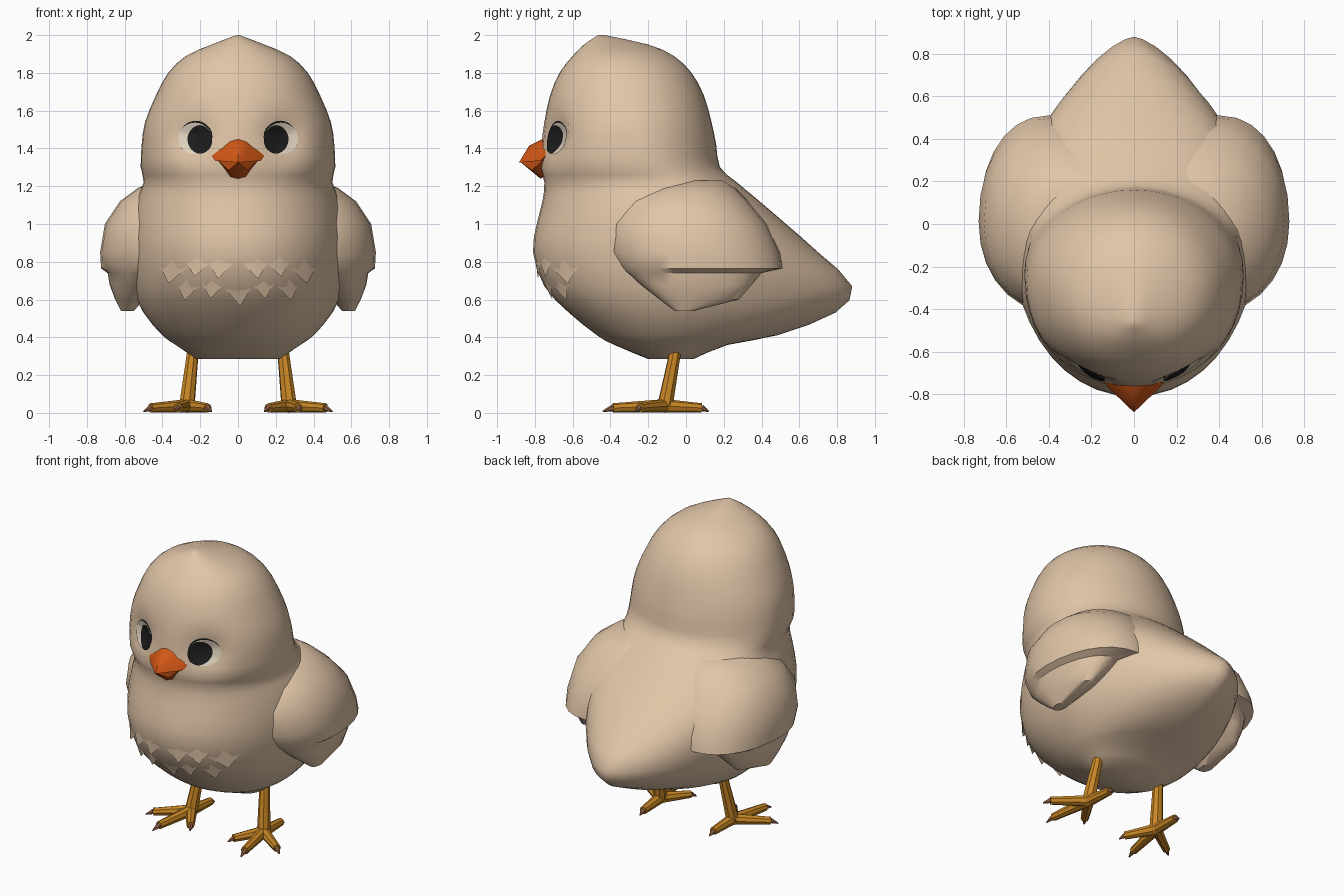
import bpy, bmesh, math
from mathutils import Vector
from mathutils.bvhtree import BVHTree

if "Cube" in bpy.data.objects:
    bpy.data.objects.remove(bpy.data.objects["Cube"])


def material(name, col):
    m = bpy.data.materials.new(name)
    m.diffuse_color = (*col, 1)
    m.use_nodes = True
    m.node_tree.nodes["Principled BSDF"].inputs["Base Color"].default_value = m.diffuse_color
    return m


DOWN = material("cream down", (0.75, 0.56, 0.39))
WHITE = material("eye white", (0.76, 0.66, 0.53))
BLACK = material("eye black", (0.012, 0.012, 0.012))
BEAK = material("beak orange", (0.64, 0.095, 0.008))
LEG = material("leg amber", (0.58, 0.24, 0.018))
CLAW = material("claw brown", (0.30, 0.12, 0.06))


def finish(bm, name, mat, angle=40):
    bmesh.ops.recalc_face_normals(bm, faces=bm.faces)
    me = bpy.data.meshes.new(name)
    bm.to_mesh(me)
    bm.free()
    me.materials.append(mat)
    me.polygons.foreach_set("use_smooth", [True] * len(me.polygons))
    me.set_sharp_from_angle(angle=math.radians(angle))
    ob = bpy.data.objects.new(name, me)
    bpy.context.collection.objects.link(ob)
    return ob


def refine(rows, n):
    """Catmull-Rom interpolation between section rows."""
    out = []
    for i in range(len(rows) - 1):
        a, b = rows[i], rows[i + 1]
        p, q = rows[max(i - 1, 0)], rows[min(i + 2, len(rows) - 1)]
        for k in range(n):
            t = k / n
            out.append([0.5 * (2 * B + (C - A) * t + (2 * A - 5 * B + 4 * C - D) * t * t
                               + (3 * B - A - 3 * C + D) * t ** 3)
                        for A, B, C, D in zip(p, a, b, q)])
    return out + [list(rows[-1])]


def loft(rows, segs, side=1):
    """Stack horizontal egg sections: z, y front, y widest, y back, x centre, half width, back exponent."""
    bm = bmesh.new()
    rings = []
    for z, yf, yc, yb, cx, w, nb in rows:
        ring = []
        for i in range(segs):
            a = 2 * math.pi * i / segs
            c, s = math.cos(a), math.sin(a)
            n = nb if s > 0 else 2.1
            x = math.copysign(abs(c) ** (2 / n), c) * w
            y = yc + abs(s) ** (2 / n) * ((yb - yc) if s > 0 else (yf - yc))
            ring.append(bm.verts.new((side * (cx + x), y, z)))
        rings.append(ring)
    for lo, hi in zip(rings, rings[1:]):
        for i in range(segs):
            j = (i + 1) % segs
            bm.faces.new((lo[i], lo[j], hi[j], hi[i]))
    bm.faces.new(rings[0])
    bm.faces.new(rings[-1])
    return bm


# Body and head in one skin
body_rows = [
    (0.285, -0.20, -0.08, 0.04, 0, 0.22, 2.0),
    (0.36, -0.38, -0.06, 0.22, 0, 0.33, 2.0),
    (0.41, -0.47, -0.04, 0.48, 0, 0.40, 1.8),
    (0.53, -0.62, -0.02, 0.79, 0, 0.50, 1.55),
    (0.67, -0.75, 0.00, 0.88, 0, 0.56, 1.5),
    (0.85, -0.81, -0.02, 0.70, 0, 0.58, 1.9),
    (1.00, -0.79, -0.05, 0.53, 0, 0.57, 2.2),
    (1.12, -0.76, -0.10, 0.39, 0, 0.54, 2.2),
    (1.22, -0.75, -0.17, 0.27, 0, 0.50, 2.1),
    (1.30, -0.77, -0.23, 0.18, 0, 0.515, 2.0),
    (1.42, -0.765, -0.26, 0.16, 0, 0.51, 2.0),
    (1.54, -0.75, -0.28, 0.135, 0, 0.492, 2.0),
    (1.68, -0.72, -0.30, 0.095, 0, 0.435, 2.0),
    (1.80, -0.67, -0.32, 0.03, 0, 0.37, 2.0),
    (1.89, -0.60, -0.35, -0.065, 0, 0.275, 2.0),
    (1.95, -0.54, -0.40, -0.20, 0, 0.14, 2.0),
    (2.00, -0.465, -0.45, -0.43, 0, 0.008, 2.0),
]
bm = loft(refine(body_rows, 2), 44)
for v in bm.verts:  # soft eye sockets, puffed cheeks
    if v.co.y < -0.4:
        d2 = ((abs(v.co.x) - 0.24) / 0.10) ** 2 + ((v.co.z - 1.46) / 0.10) ** 2
        v.co.y += 0.065 * math.exp(-d2)
bmesh.ops.recalc_face_normals(bm, faces=bm.faces)
skin = BVHTree.FromBMesh(bm)
finish(bm, "body_and_head", DOWN, 50)


def on_skin(x, z, off=0.0):
    hit, nor, _, _ = skin.ray_cast(Vector((x, -2, z)), Vector((0, 1, 0)))
    return hit + nor * off


# Wings: broad upper lobe blending into the back, stepping in to a lower feather
wing_rows = [
    (0.54, -0.06, 0.00, 0.04, 0.585, 0.035, 2.0),
    (0.60, -0.14, 0.02, 0.28, 0.575, 0.075, 2.0),
    (0.68, -0.24, 0.02, 0.35, 0.54, 0.14, 2.0),
    (0.74, -0.31, 0.02, 0.40, 0.50, 0.19, 2.0),
    (0.765, -0.36, 0.02, 0.51, 0.40, 0.325, 2.2),
    (0.85, -0.42, 0.01, 0.50, 0.36, 0.37, 2.2),
    (1.00, -0.42, 0.00, 0.43, 0.34, 0.365, 2.2),
    (1.12, -0.36, 0.00, 0.33, 0.30, 0.325, 2.2),
    (1.19, -0.27, 0.00, 0.26, 0.26, 0.27, 2.2),
    (1.23, -0.17, 0.00, 0.20, 0.22, 0.22, 2.2),
]
for side, tag in ((1, "left"), (-1, "right")):
    finish(loft(wing_rows, 28, side), "wing_" + tag, DOWN, 35)

# Chest feather tufts
bm = bmesh.new()
for x, z, s in ((0.09, 0.79, 1), (0.21, 0.80, 1), (0.34, 0.77, 1.1), (0.0, 0.66, 1.1),
                (0.13, 0.69, 1), (0.26, 0.68, 1)):
    for sx in ((1, -1) if x else (1,)):
        w = 0.065 * s
        top, left, right = [bm.verts.new(on_skin(sx * (x + dx), z + dz)) for dx, dz in
                            ((0, 0.12), (-w, 0.0), (w, 0.0))]
        tip = bm.verts.new(on_skin(sx * (x + 0.01), z - 0.07 * s, 0.025))
        for f in ((top, left, tip), (top, tip, right), (left, right, tip), (top, right, left)):
            bm.faces.new(f)
finish(bm, "chest_tufts", DOWN, 60)


# Eyes: thin plates that follow the face
def plate(name, cx, cz, rx, rz, off, mat):
    bm = bmesh.new()
    n, prev = 24, None
    mid = bm.verts.new(on_skin(cx, cz, off))
    for r in (0.25, 0.5, 0.75, 1.0):
        ring = [bm.verts.new(on_skin(cx + rx * r * math.cos(2 * math.pi * i / n),
                                     cz + rz * r * math.sin(2 * math.pi * i / n), off))
                for i in range(n)]
        for i in range(n):
            j = (i + 1) % n
            bm.faces.new((prev[i], prev[j], ring[j], ring[i]) if prev else (mid, ring[i], ring[j]))
        prev = ring
    ob = finish(bm, name, mat)
    if sum(p.normal.y for p in ob.data.polygons) > 0:
        ob.data.flip_normals()


for side, tag in ((1, "left"), (-1, "right")):
    plate("eye_lash_" + tag, side * 0.222, 1.462, 0.088, 0.085, 0.003, BLACK)
    plate("eye_white_" + tag, side * 0.226, 1.452, 0.090, 0.086, 0.006, WHITE)
    plate("eye_pupil_" + tag, side * 0.198, 1.447, 0.066, 0.078, 0.0095, BLACK)


# Beak halves as convex solids
def hull(name, half, mat):
    bm = bmesh.new()
    for x, y, z in half:
        for s in ((1, -1) if x else (1,)):
            bm.verts.new((s * x, y, z))
    bmesh.ops.convex_hull(bm, input=bm.verts)
    finish(bm, name, mat, 35)


hull("beak_upper", [(0, -0.74, 1.46), (0.05, -0.745, 1.44), (0.14, -0.745, 1.36), (0.12, -0.77, 1.335),
                    (0, -0.83, 1.415), (0.05, -0.82, 1.385), (0, -0.885, 1.325), (0.1, -0.68, 1.38)], BEAK)
hull("beak_lower", [(0.12, -0.745, 1.35), (0.04, -0.755, 1.25), (0, -0.77, 1.24), (0, -0.873, 1.325),
                    (0.05, -0.815, 1.285), (0.08, -0.68, 1.29), (0, -0.80, 1.36)], BEAK)


# Legs, toes and claws
def taper(bm, a, b, r1, r2, segs=8):
    a, b = Vector(a), Vector(b)
    d = b - a
    geo = bmesh.ops.create_cone(bm, cap_ends=True, segments=segs, radius1=r1, radius2=r2, depth=d.length)
    rot = d.to_track_quat('Z', 'Y')
    for v in geo["verts"]:
        v.co = rot @ v.co + (a + b) / 2


for side, tag in ((1, "left"), (-1, "right")):
    leg, claw = bmesh.new(), bmesh.new()
    ankle = Vector((side * 0.27, -0.11, 0.042))
    taper(leg, (side * 0.235, -0.05, 0.36), ankle, 0.03, 0.042)
    ball = bmesh.ops.create_uvsphere(leg, u_segments=10, v_segments=6, radius=0.042)
    for v in ball["verts"]:
        v.co += ankle
    for tx, ty in ((0.14, -0.31), (0.33, -0.44), (0.50, -0.27), (0.26, 0.12)):
        tip = Vector((side * tx, ty, 0.008))
        knuckle = ankle.lerp(tip, 0.84)
        knuckle.z = 0.026
        taper(leg, ankle - Vector((0, 0, 0.005)), knuckle, 0.036, 0.025)
        taper(claw, knuckle, tip, 0.018, 0.004, 6)
    finish(leg, "leg_" + tag, LEG)
    finish(claw, "claws_" + tag, CLAW)
